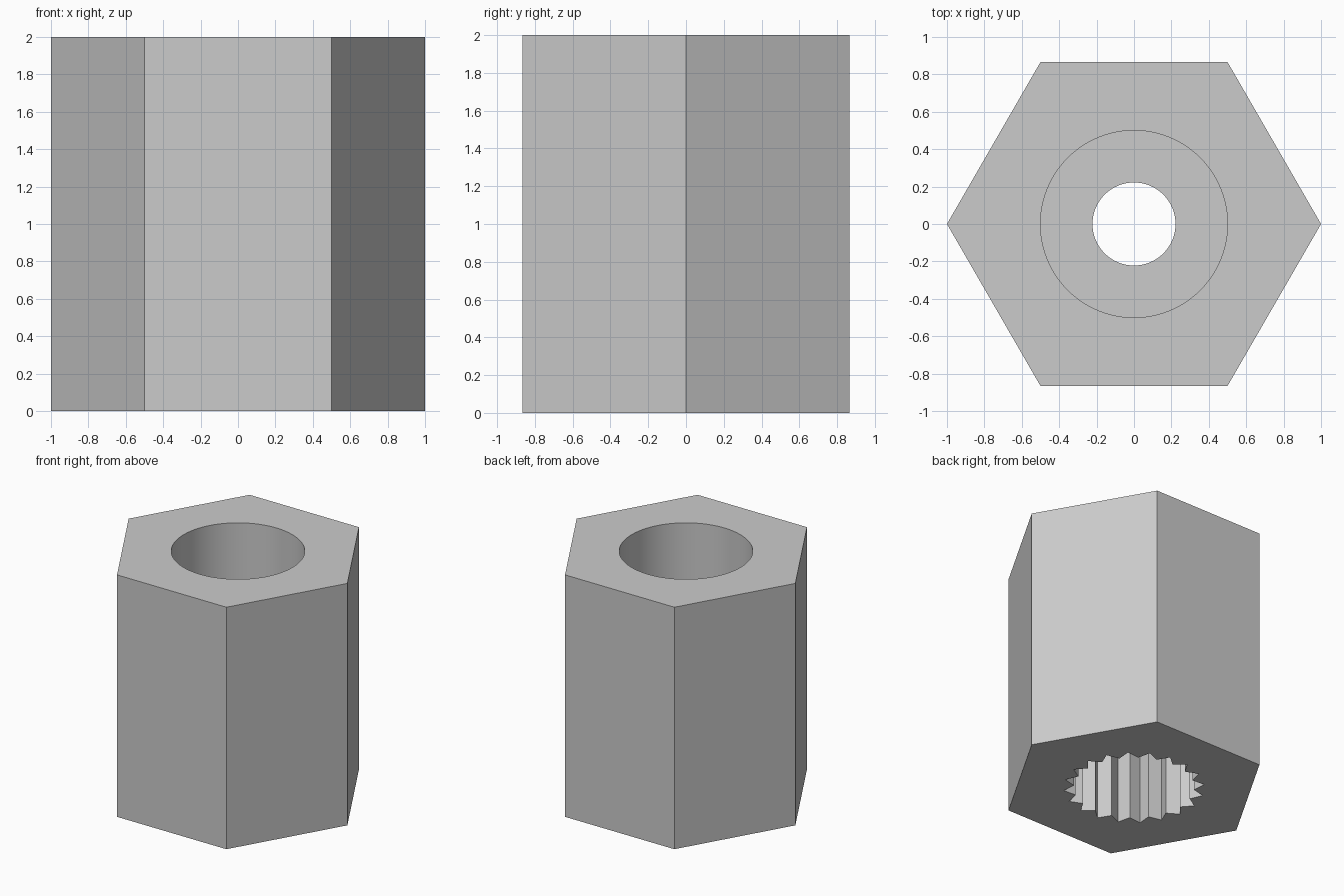
import bpy, bmesh, math

if "Cube" in bpy.data.objects:
    bpy.data.objects.remove(bpy.data.objects["Cube"], do_unlink=True)

HEIGHT = 2.0
SPLINE_TOP = 0.8     # roof of the toothed socket
BORE_FLOOR = 1.0     # floor of the round upper bore
TEETH = 20

grey = bpy.data.materials.new("light_grey")
grey.use_nodes = True
colour = (0.6, 0.6, 0.6, 1)
grey.diffuse_color = colour
grey.node_tree.nodes["Principled BSDF"].inputs["Base Color"].default_value = colour


def ring(count, radii, phase=0.0):
    """Points around z; radii alternate from point to point."""
    return [(radii[i % len(radii)] * math.cos(phase + math.tau * i / count),
             radii[i % len(radii)] * math.sin(phase + math.tau * i / count))
            for i in range(count)]


def prism(name, outline, z0, z1):
    bm = bmesh.new()
    base = bm.faces.new([bm.verts.new((x, y, z0)) for x, y in outline])
    top = bmesh.ops.extrude_face_region(bm, geom=[base])["geom"]
    bmesh.ops.translate(bm, vec=(0, 0, z1 - z0),
                        verts=[v for v in top if isinstance(v, bmesh.types.BMVert)])
    bmesh.ops.recalc_face_normals(bm, faces=bm.faces)
    mesh = bpy.data.meshes.new(name)
    bm.to_mesh(mesh)
    bm.free()
    mesh.materials.append(grey)
    obj = bpy.data.objects.new(name, mesh)
    bpy.context.collection.objects.link(obj)
    return obj


# Hexagonal body
body = prism("hex_sleeve", ring(6, [1.0]), 0, HEIGHT)

# Round bore from above, toothed socket from below, narrow hole between them
cutters = [
    prism("bore_cutter", ring(96, [0.5]), BORE_FLOOR, HEIGHT + 0.1),
    prism("spline_cutter", ring(TEETH * 2, [0.45, 0.528]), -0.1, SPLINE_TOP),
    prism("through_hole_cutter", ring(64, [0.222]), SPLINE_TOP - 0.1, BORE_FLOOR + 0.1),
]
bpy.context.view_layer.objects.active = body
for cutter in cutters:
    cut = body.modifiers.new(cutter.name, "BOOLEAN")
    cut.operation = "DIFFERENCE"
    cut.solver = "EXACT"
    cut.object = cutter
    bpy.ops.object.modifier_apply(modifier=cut.name)
    bpy.data.objects.remove(cutter, do_unlink=True)

# Smooth round walls, crisp flats and teeth
bpy.ops.object.select_all(action="DESELECT")
body.select_set(True)
bpy.ops.object.shade_smooth_by_angle(angle=math.radians(25))
